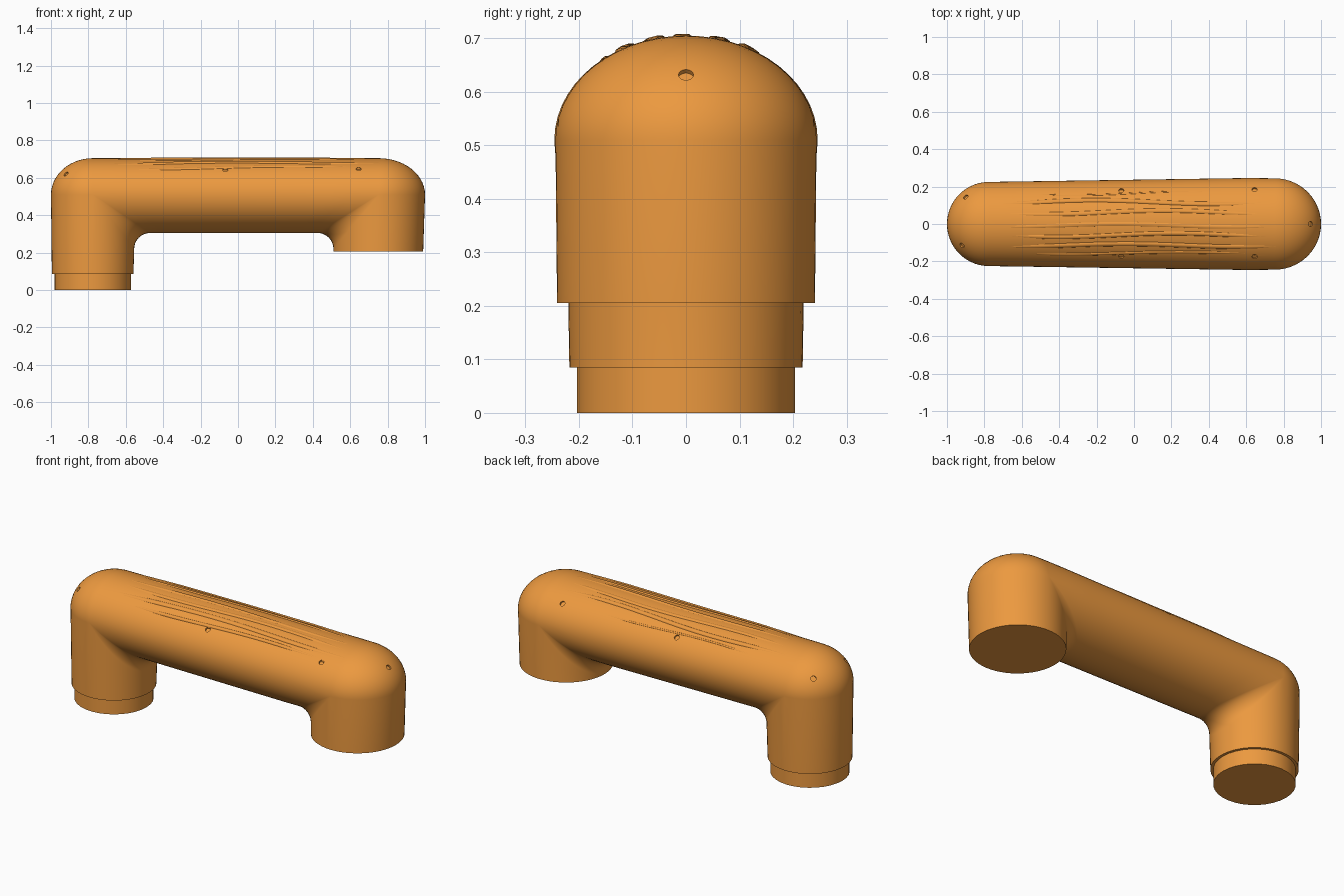
import bpy, bmesh
from math import sin, cos, pi, sqrt
from mathutils import Vector

if "Cube" in bpy.data.objects:
    bpy.data.objects.remove(bpy.data.objects["Cube"])

mat = bpy.data.materials.new("orange")
mat.diffuse_color = (0.84, 0.32, 0.05, 1)
mat.use_nodes = True
mat.node_tree.nodes["Principled BSDF"].inputs["Base Color"].default_value = mat.diffuse_color

AXIS_Z, RISE = 0.51, 0.195               # widest height of the bar, crown height
LX, LR, RX, RR = -0.775, 0.225, 0.752, 0.248   # dome centres and radii


def finish(obj, angle=40):
    obj.data.materials.clear()
    obj.data.materials.append(mat)
    bpy.ops.object.select_all(action='DESELECT')
    obj.select_set(True)
    bpy.context.view_layer.objects.active = obj
    bpy.ops.object.shade_smooth_by_angle(angle=angle * pi / 180)


def mesh_object(name, bm):
    bmesh.ops.recalc_face_normals(bm, faces=bm.faces)
    me = bpy.data.meshes.new(name)
    bm.to_mesh(me)
    bm.free()
    obj = bpy.data.objects.new(name, me)
    bpy.context.collection.objects.link(obj)
    return obj


def crown(x, y):
    """Point and normal on the upper surface above (x, y)."""
    w = LR + (RR - LR) * min(1, max(0, (x - LX) / (RX - LX)))
    dx = (x - RX) / RR if x > RX else (x - LX) / LR if x < LX else 0
    h = sqrt(max(0.01, 1 - dx * dx - (y / w) ** 2))
    n = Vector((dx / w, y / w / w, h / RISE)).normalized()
    return Vector((x, y, AXIS_Z + RISE * h)), n


# Handle body: sections (centre, outer point, inner point, half width) along a U
N = 14
stations = [((-0.777, 0.085), (-0.995, 0.085), (-0.559, 0.085), 0.218)]
for i in range(N + 1):
    a = pi / 2 * i / N
    stations.append(((LX, AXIS_Z), (LX - LR * cos(a), AXIS_Z + RISE * sin(a)),
                     (-0.47 - 0.085 * cos(a), 0.22 + 0.085 * sin(a)), LR))
c0, o0, i0, w0 = stations[-1]
for k in range(1, 12):
    t = k / 12
    mix = lambda p, q: (p[0] + (q[0] - p[0]) * t, p[1] + (q[1] - p[1]) * t)
    stations.append((mix(c0, (RX, AXIS_Z)), mix(o0, (RX, AXIS_Z + RISE)),
                     mix(i0, (0.425, 0.305)), w0 + (RR - w0) * t))
for i in range(N, -1, -1):
    a = pi / 2 * i / N
    stations.append(((RX, AXIS_Z), (RX + RR * cos(a), AXIS_Z + RISE * sin(a)),
                     (0.425 + 0.085 * cos(a), 0.22 + 0.085 * sin(a)), RR - 0.004))
stations.append(((0.75, 0.205), (0.99, 0.205), (0.51, 0.205), 0.241))

bm = bmesh.new()
SEG = 56
rings = []
for c, o, n, w in stations:
    ring = []
    for j in range(SEG):
        t = 2 * pi * j / SEG
        p = o if sin(t) >= 0 else n
        s = abs(sin(t))
        ring.append(bm.verts.new((c[0] + (p[0] - c[0]) * s, w * cos(t),
                                  c[1] + (p[1] - c[1]) * s)))
    rings.append(ring)
for r, q in zip(rings, rings[1:]):
    for j in range(SEG):
        k = (j + 1) % SEG
        bm.faces.new((r[j], r[k], q[k], q[j]))
bm.faces.new(rings[0])
bm.faces.new(rings[-1])
body = mesh_object("handle_body", bm)

# Small round pin holes, cut along the surface normal
bm = bmesh.new()
for x, y in [(-0.9, 0.145), (-0.92, -0.115), (-0.068, 0.18), (-0.068, -0.173),
             (0.645, 0.185), (0.645, -0.175), (0.945, 0)]:
    p, n = crown(x, y)
    m = n.to_track_quat('Z', 'Y').to_matrix().to_4x4()
    m.translation = p
    bmesh.ops.create_cone(bm, cap_ends=True, segments=16, radius1=0.014,
                          radius2=0.014, depth=0.02, matrix=m)
cutter = mesh_object("pin_hole_cutter", bm)
cutter.hide_render = True
cutter.hide_set(True)
cut = body.modifiers.new("pin_holes", 'BOOLEAN')
cut.operation, cut.solver, cut.object = 'DIFFERENCE', 'EXACT', cutter
finish(body)

# Foot peg under the longer leg
bpy.ops.mesh.primitive_cylinder_add(vertices=32, radius=0.204, depth=0.1,
                                    location=(-0.777, 0, 0.05))
peg = bpy.context.object
peg.name = "foot_peg"
finish(peg, 30)

# Wavy grip ridges along the crown: y, start x, end x, wave, phase, radius, rise
ridges = [(0.165, -0.58, 0.43, 0.010, 0.0, 0.006, 0.002),
          (0.118, -0.73, 0.70, 0.010, 2.6, 0.016, 0.006),
          (0.062, -0.70, 0.72, 0.010, 0.8, 0.016, 0.005),
          (-0.008, -0.74, 0.78, 0.008, 2.0, 0.018, 0.004),
          (-0.060, -0.70, 0.74, 0.010, 0.5, 0.016, 0.005),
          (-0.115, -0.72, 0.78, 0.008, 1.8, 0.018, 0.006),
          (-0.157, -0.60, 0.66, 0.006, 0.4, 0.012, 0.004)]
for idx, (y, x0, x1, amp, ph, rad, rise) in enumerate(ridges):
    cu = bpy.data.curves.new("grip_ridge", 'CURVE')
    cu.dimensions = '3D'
    cu.bevel_depth = rad
    cu.bevel_resolution = 3
    cu.use_fill_caps = True
    sp = cu.splines.new('POLY')
    M = 40
    sp.points.add(M)
    for k, pt in enumerate(sp.points):
        t = k / M
        x = x0 + (x1 - x0) * t
        p, n = crown(x, y + amp * sin(ph + 5 * x))
        fade = min(1, sin(pi * t) * 1.6)
        p += n * (rise * fade - rad - 0.001 * (1 - fade))
        pt.co = (*p, 1)
    obj = bpy.data.objects.new(f"grip_ridge_{idx + 1}", cu)
    bpy.context.collection.objects.link(obj)
    bpy.ops.object.select_all(action='DESELECT')
    obj.select_set(True)
    bpy.context.view_layer.objects.active = obj
    bpy.ops.object.convert(target='MESH')
    finish(bpy.context.object, 50)
